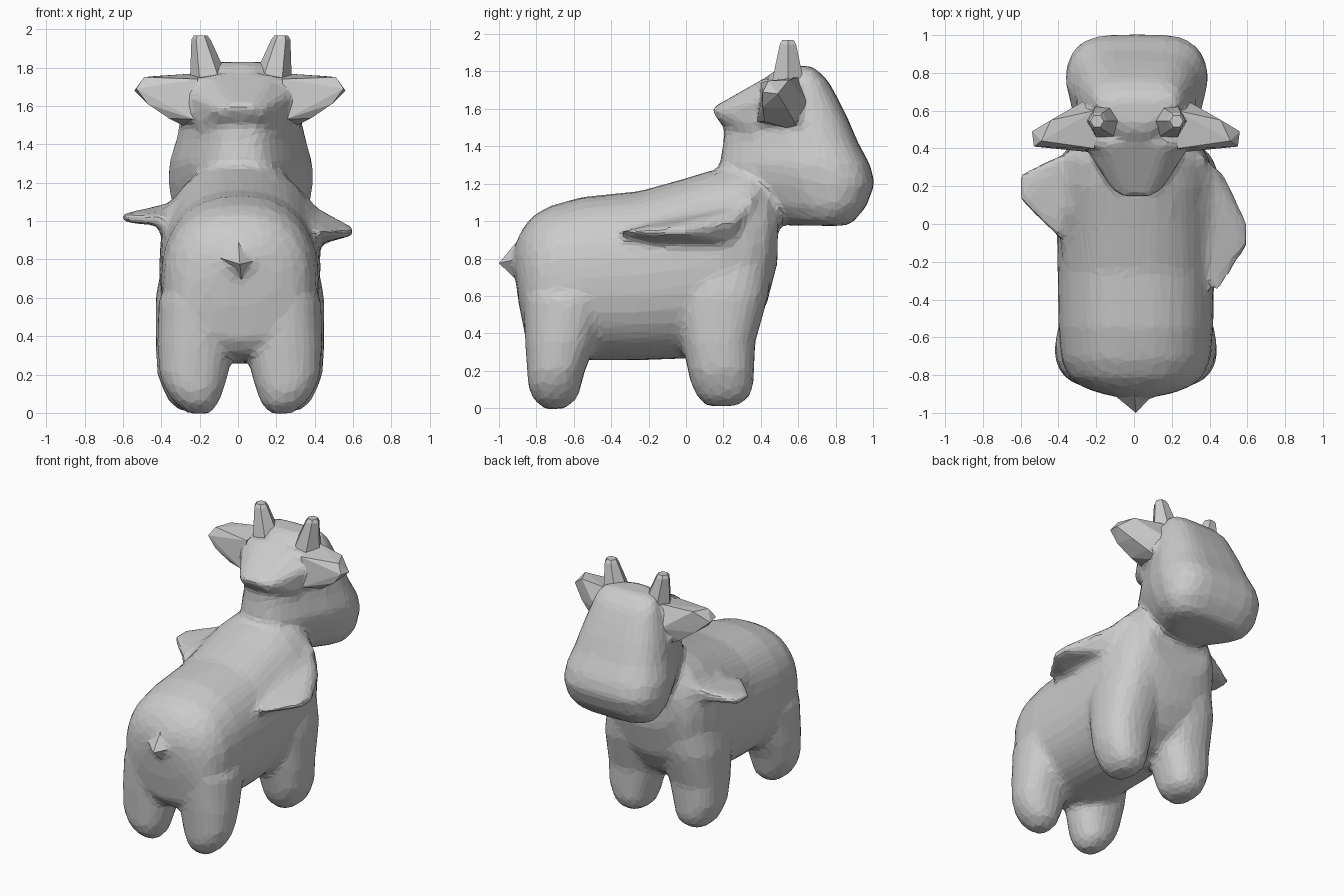
import bpy, bmesh, math


def superellipse(n, p):
    pts = []
    for i in range(n):
        a = 2 * math.pi * i / n
        c, s = math.cos(a), math.sin(a)
        pts.append((math.copysign(abs(c) ** (2 / p), c), math.copysign(abs(s) ** (2 / p), s)))
    return pts


def loft(bm, axis, sections, p=2.6, n=32, taper=1.0, shift=.01):
    """Sections: (position, u0, u1, v0, v1); taper narrows x on the -v side."""
    rings = []
    for t, u0, u1, v0, v1 in sections:
        ring = []
        for c, s in superellipse(n, p):
            k = taper + (1 - taper) * min(1, (s + 1) / 1.25)
            u = (u0 + u1) / 2 + (u1 - u0) / 2 * c * k + shift
            v = (v0 + v1) / 2 + (v1 - v0) / 2 * s
            ring.append(bm.verts.new((u, t, v) if axis == 'y' else (u, v, t)))
        rings.append(ring)
    faces = []
    for a, b in zip(rings, rings[1:]):
        for i in range(n):
            j = (i + 1) % n
            faces.append(bm.faces.new((a[i], a[j], b[j], b[i])))
    faces += [bm.faces.new(rings[0]), bm.faces.new(rings[-1])]
    bmesh.ops.recalc_face_normals(bm, faces=faces)


def hull(bm, pts):
    tmp = bmesh.new()
    for q in pts:
        tmp.verts.new(q)
    bmesh.ops.convex_hull(tmp, input=tmp.verts)
    bmesh.ops.delete(tmp, geom=[v for v in tmp.verts if not v.link_faces], context='VERTS')
    bmesh.ops.recalc_face_normals(tmp, faces=tmp.faces)
    me = bpy.data.meshes.new("tmp")
    tmp.to_mesh(me)
    tmp.free()
    bm.from_mesh(me)
    bpy.data.meshes.remove(me)


def finish(bm, name):
    me = bpy.data.meshes.new(name)
    bm.to_mesh(me)
    bm.free()
    ob = bpy.data.objects.new(name, me)
    bpy.context.collection.objects.link(ob)
    return ob


body = bmesh.new()

# torso, lofted from rump to chest
torso = [(-.915, .72, .86, .10), (-.895, .56, .92, .20), (-.86, .38, .98, .29), (-.81, .31, 1.035, .355),
         (-.72, .28, 1.085, .395), (-.55, .255, 1.13, .41), (-.25, .255, 1.16, .415),
         (0, .265, 1.23, .42), (.2, .30, 1.29, .42), (.34, .40, 1.31, .39),
         (.43, .55, 1.25, .34), (.49, .78, 1.15, .25)]
loft(body, 'y', [(y, -w, w, z0, z1) for y, z0, z1, w in torso], 2.3)

# legs
back_leg = [(-.005, .16, .27, -.76, -.65), (.05, .11, .34, -.82, -.58),
            (.12, .085, .39, -.845, -.56), (.2, .06, .42, -.85, -.54), (.35, .03, .43, -.86, -.48),
            (.6, .0, .425, -.87, -.40)]
front_leg = [(.01, .20, .31, .11, .27), (.06, .13, .37, .06, .34), (.12, .11, .40, .03, .36),
             (.2, .09, .43, .01, .365), (.35, .05, .44, -.02, .37), (.6, .0, .44, -.06, .44),
             (.85, .0, .39, -.06, .46)]
for leg, p in ((back_leg, 2.2), (front_leg, 2.4)):
    for s in (-1, 1):
        loft(body, 'z', [(z, min(s * a, s * b), max(s * a, s * b), c, d)
                         for z, a, b, c, d in leg], p)

# head and neck, stacked upwards
head = [(.975, .56, .86, .24), (1.0, .48, .90, .31), (1.08, .36, .965, .365), (1.2, .24, 1.01, .385),
        (1.3, .18, .985, .38), (1.42, .20, .92, .345), (1.55, .21, .865, .315), (1.66, .29, .81, .28),
        (1.75, .41, .76, .25), (1.81, .48, .70, .22), (1.83, .53, .66, .15)]
loft(body, 'z', [(z, -w, w, y0, y1) for z, y0, y1, w in head], 3.6, taper=.45, shift=.015)

# crest behind the head
hull(body, [(s * x + .015, y, z) for s in (-1, 1) for x, y, z in
            ((.06, .13, 1.60), (.13, .17, 1.59), (.10, .18, 1.53), (.26, .38, 1.66),
             (.23, .36, 1.48), (.09, .30, 1.69), (.16, .43, 1.77))])

# shoulder flaps: a sloping web from the neck plus a thin lip on each side
hull(body, [(-.20, .42, 1.24), (-.18, .12, 1.22), (-.34, .36, 1.12), (-.42, .04, 1.03),
            (-.38, -.18, .94), (-.36, .34, .92), (-.40, .08, .90)])
hull(body, [(-.30, .41, 1.11), (-.40, -.08, 1.03), (-.61, .26, 1.035), (-.61, .13, 1.035),
            (-.51, .04, 1.03), (-.61, .26, .995), (-.61, .13, .995), (-.34, .37, 1.0), (-.38, -.08, .97)])
hull(body, [(.20, .42, 1.24), (.20, .12, 1.24), (.38, .36, 1.12), (.42, .05, 1.02),
            (.38, -.35, .94), (.36, .36, .86), (.40, .0, .88)])
hull(body, [(.36, .36, 1.10), (.47, .28, 1.0), (.60, .0, .965), (.60, -.12, .965), (.60, .0, .925),
            (.60, -.12, .925), (.42, -.40, .94), (.40, .26, .87), (.39, -.2, .88)])

# ear roots swell out of the head
for s in (-1, 1):
    hull(body, [(s * x + .01, y, z) for x, y, z in
                ((.18, .40, 1.75), (.18, .62, 1.77), (.20, .36, 1.50), (.24, .66, 1.46),
                 (.36, .44, 1.72), (.36, .57, 1.72), (.36, .44, 1.57), (.36, .59, 1.55))])

# tail root
hull(body, [(0, -.85, .96), (-.20, -.85, .80), (.20, -.85, .80), (0, -.86, .62), (.01, -.985, .78)])

ob = finish(body, "animal_body")
m = ob.modifiers.new("fuse", 'REMESH')
m.mode = 'VOXEL'
m.voxel_size = .022
m = ob.modifiers.new("soften", 'SMOOTH')
m.factor = .5
m.iterations = 10
m = ob.modifiers.new("facets", 'DECIMATE')
m.ratio = .1

# tail tip
bm = bmesh.new()
hull(bm, [(0, -.88, .92), (-.13, -.885, .82), (.12, -.885, .80), (.02, -.89, .67), (.01, -1.0, .775)])
finish(bm, "tail_tip")

for s, side in ((-1, "left"), (1, "right")):
    # ear with a blunt faceted tip
    bm = bmesh.new()
    hull(bm, [(s * x + .01, y, z) for x, y, z in
              ((.22, .40, 1.74), (.22, .60, 1.77), (.24, .38, 1.53), (.26, .66, 1.62), (.26, .60, 1.48),
               (.37, .42, 1.535), (.36, .58, 1.53), (.50, .44, 1.75), (.45, .55, 1.755),
               (.48, .41, 1.61), (.46, .54, 1.60), (.54, .41, 1.69), (.55, .49, 1.68))])
    finish(bm, side + "_ear")

    # horn, six-sided and leaning outwards
    bm = bmesh.new()
    pts = []
    for cx, z, r in ((.165, 1.74, .10), (.18, 1.82, .08), (.208, 1.945, .05), (.21, 1.968, .035)):
        for i in range(6):
            a = math.pi / 3 * i
            pts.append((s * (cx + r * math.cos(a)) + .015, .545 + r * math.sin(a), z))
    hull(bm, pts)
    finish(bm, side + "_horn")
